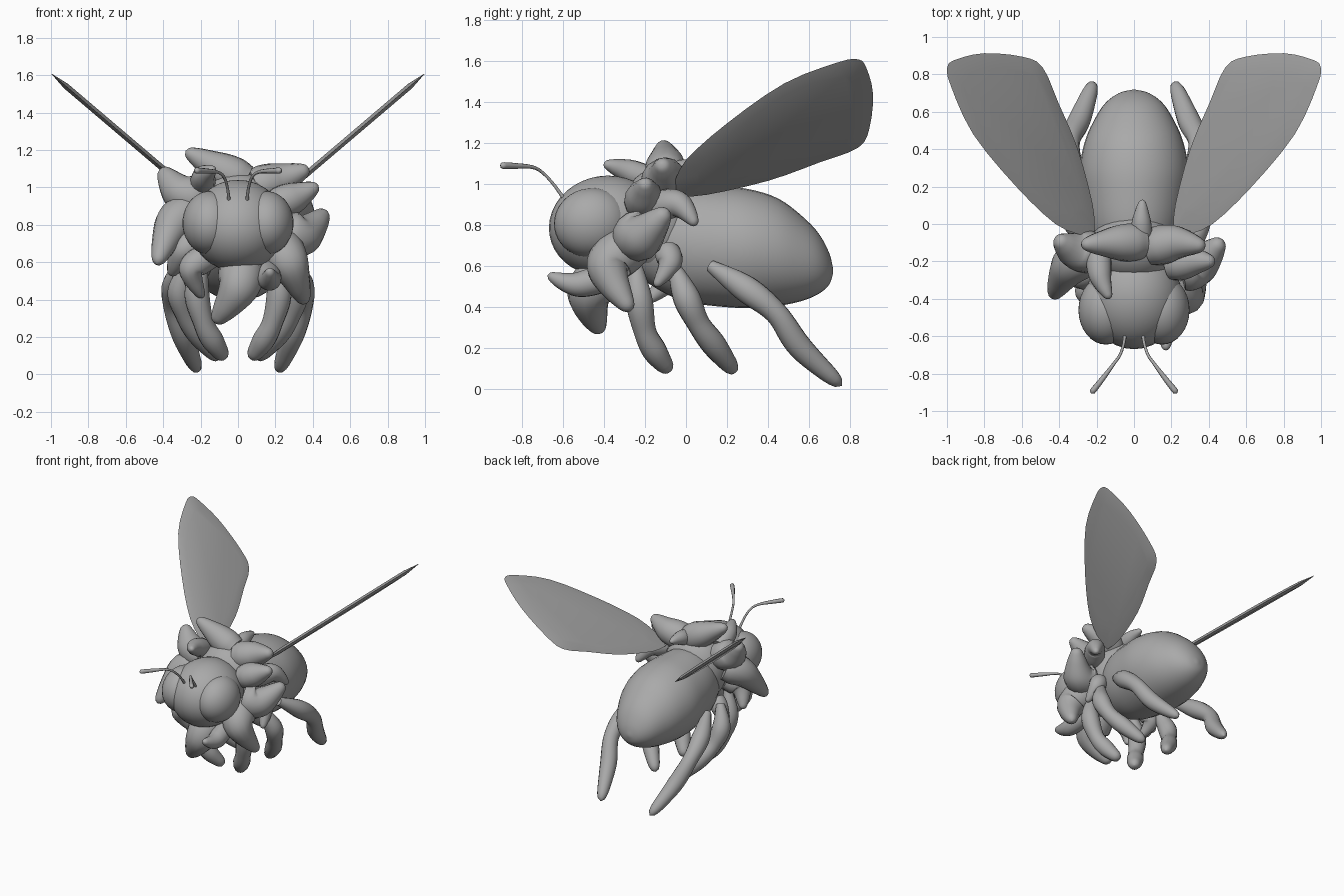
import bpy, bmesh, math
from mathutils import Vector

cube = bpy.data.objects.get("Cube")
if cube:
    bpy.data.objects.remove(cube, do_unlink=True)

grey = bpy.data.materials.new("plain grey")
grey.use_nodes = True
colour = (0.4, 0.4, 0.4, 1)
grey.diffuse_color = colour
grey.node_tree.nodes["Principled BSDF"].inputs["Base Color"].default_value = colour


def finish(name, bm, angle=60):
    """Turn a bmesh into a smooth shaded object."""
    bmesh.ops.recalc_face_normals(bm, faces=bm.faces[:])
    mesh = bpy.data.meshes.new(name)
    bm.to_mesh(mesh)
    bm.free()
    mesh.materials.append(grey)
    obj = bpy.data.objects.new(name, mesh)
    bpy.context.collection.objects.link(obj)
    bpy.ops.object.select_all(action="DESELECT")
    obj.select_set(True)
    bpy.context.view_layer.objects.active = obj
    bpy.ops.object.shade_smooth_by_angle(angle=math.radians(angle))
    return obj


def skin(name, rings):
    """Bridge closed rings of points and cap both ends."""
    bm = bmesh.new()
    loops = [[bm.verts.new(p) for p in ring] for ring in rings]
    n = len(loops[0])
    for a, b in zip(loops, loops[1:]):
        for i in range(n):
            j = (i + 1) % n
            bm.faces.new((a[i], a[j], b[j], b[i]))
    bm.faces.new(loops[0])
    bm.faces.new(loops[-1][::-1])
    return finish(name, bm)


def spline(points, t):
    """Catmull-Rom sample of equal-length tuples, t from 0 to 1."""
    last = len(points) - 1
    i = min(int(t * last), last - 1)
    u = t * last - i
    p = [points[min(max(k, 0), last)] for k in range(i - 1, i + 3)]
    return [0.5 * (2 * b + (c - a) * u + (2 * a - 5 * b + 4 * c - d) * u * u
                   + (3 * b - a - 3 * c + d) * u ** 3) for a, b, c, d in zip(*p)]


def tube(name, path, radii, steps=32, sides=14, cap=.1):
    """Round limb along a smooth path, varying in radius, with a rounded tip."""
    samples = [Vector(spline(path, k / steps)) for k in range(steps + 1)]
    widths = [(r,) for r in radii]
    rings, side = [], Vector((0.31, 0.52, 0.79))
    for k, centre in enumerate(samples):
        along = (samples[min(k + 1, steps)] - samples[max(k - 1, 0)]).normalized()
        side = (side - along * side.dot(along)).normalized()
        up = along.cross(side)
        t = k / steps
        taper = math.sqrt(max(1 - (max(t - 1 + cap, 0) / cap) ** 2, 0))
        r = max(spline(widths, t)[0] * taper, 0.002)
        rings.append([centre + r * (side * math.cos(a) + up * math.sin(a))
                      for a in (math.tau * i / sides for i in range(sides))])
    return skin(name, rings)


def ellipsoid(name, centre, radii, tilt=0):
    bm = bmesh.new()
    bmesh.ops.create_uvsphere(bm, u_segments=32, v_segments=20, radius=1)
    bmesh.ops.scale(bm, vec=radii, verts=bm.verts)
    obj = finish(name, bm)
    obj.location = centre
    obj.rotation_euler.x = tilt
    return obj


def mirrored(points, s):
    return [(s * x, y, z) for x, y, z in points]


# Abdomen: lofted sections of y, centre height, half width, half height
sections = [(-.25, .72, .14, .16), (-.12, .715, .21, .24), (0, .705, .255, .28),
            (.15, .695, .28, .292), (.3, .685, .29, .291), (.45, .667, .26, .262),
            (.57, .635, .205, .205), (.65, .61, .15, .145), (.7, .585, .08, .075),
            (.718, .575, .01, .01)]
loft = []
for k in range(37):
    y, zc, rx, rz = spline(sections, k / 36)
    loft.append([(rx * math.cos(a), y, zc + rz * math.sin(a))
                 for a in (math.tau * i / 32 for i in range(32))])
skin("abdomen", loft)

# Thorax and head
ellipsoid("thorax", (0, -.13, .81), (.24, .2, .27))
ellipsoid("head", (0, -.39, .795), (.255, .28, .245), .15)

# Paired parts
legs = {
    "front_leg": [(.19, -.25, .62), (.22, -.23, .44), (.185, -.2, .28), (.135, -.15, .18), (.07, -.08, .085)],
    "middle_leg": [(.26, -.06, .6), (.31, 0, .45), (.28, .06, .32), (.21, .14, .21), (.1, .24, .08)],
    "hind_leg": [(.27, .12, .6), (.335, .29, .49), (.345, .44, .37), (.29, .56, .2), (.215, .76, .015)],
}
wing_outline = [(.21, -.05), (.22, .1), (.3, .4), (.405, .65), (.49, .84), (.6, .895), (.8, .913),
                (.95, .88), (.998, .84), (.98, .74), (.86, .48), (.63, .2), (.42, 0), (.28, -.06)]
for s, label in ((1, "left"), (-1, "right")):
    ellipsoid(label + "_eye", (s * .15, -.46, .81), (.147, .185, .17), .15)
    antenna = [(.045, -.57, .89), (.055, -.64, .99), (.075, -.7, 1.055),
               (.11, -.75, 1.082), (.17, -.83, 1.088), (.23, -.905, 1.09)]
    tube(label + "_antenna", mirrored(antenna, s), (.011, .008, .008, .009, .014, .017), 32, 8, .05)
    for part, path in legs.items():
        tube(label + "_" + part, mirrored(path, s), (.03, .066, .056, .06, .034), 32)

    # Wing: thin lens rising outward from its root
    rim = [Vector((s * x, y, .93 + .85 * (x - .2)))
           for x, y in (spline(wing_outline, k / 39) for k in range(40))]
    middle = sum(rim, Vector()) / len(rim)
    lift = Vector((-s * .65, 0, .76)) * .016
    inner = [middle + (p - middle) * .8 for p in rim]
    skin(label + "_wing", [[p + lift for p in inner], rim, [p - lift for p in inner]])


# Collar of curved, blunt-tipped tufts with broad roots
def tuft(name, base, bend, tip, radius):
    tube(name, [base, bend, tip], [radius * f for f in (.95, 1.08, .96, .62, .26)])


tuft("crown_tuft_sweeping", (.04, -.1, 1.03), (-.1, -.1, 1.1), (-.28, -.11, 1.195), .095)
tuft("crown_tuft_left", (.08, -.13, 1.0), (.22, -.1, 1.04), (.38, -.12, 1.1), .098)
tuft("crown_tuft_back", (.04, -.1, 1.04), (.04, .02, 1.07), (.045, .13, 1.08), .053)
tuft("crown_tuft_front", (-.19, -.14, 1.0), (-.18, -.28, 1.06), (-.13, -.4, 1.1), .063)
tuft("shoulder_tuft_right", (-.19, -.15, .93), (-.315, -.14, .98), (-.41, -.08, 1.1), .105)
tuft("shoulder_tuft_left", (.19, -.22, .9), (.31, -.2, .95), (.43, -.2, 1.01), .085)
tuft("cheek_tuft_right", (-.24, -.15, .86), (-.345, -.23, .8), (-.435, -.39, .59), .108)
tuft("cheek_tuft_left", (.24, -.25, .76), (.35, -.21, .75), (.47, -.09, .87), .115)
tuft("back_tuft_left", (.24, -.17, .88), (.33, -.04, .9), (.4, .05, .8), .07)
tuft("jaw_tuft_left", (.21, -.26, .7), (.275, -.38, .59), (.36, -.27, .38), .11)
tuft("chest_tuft_left", (.14, -.3, .58), (.17, -.52, .51), (.17, -.675, .555), .065)
tuft("chest_tuft_middle", (.02, -.36, .6), (0, -.47, .46), (-.125, -.42, .275), .115)
tuft("chest_tuft_right", (-.14, -.32, .64), (-.25, -.36, .56), (-.19, -.3, .41), .07)
tuft("jaw_tuft_right", (-.2, -.22, .72), (-.29, -.27, .66), (-.36, -.2, .53), .08)
tuft("belly_tuft_left", (.24, -.1, .68), (.29, -.08, .61), (.32, -.15, .5), .06)
tuft("belly_tuft_right", (-.18, -.12, .6), (-.24, -.1, .52), (-.22, -.2, .42), .06)
